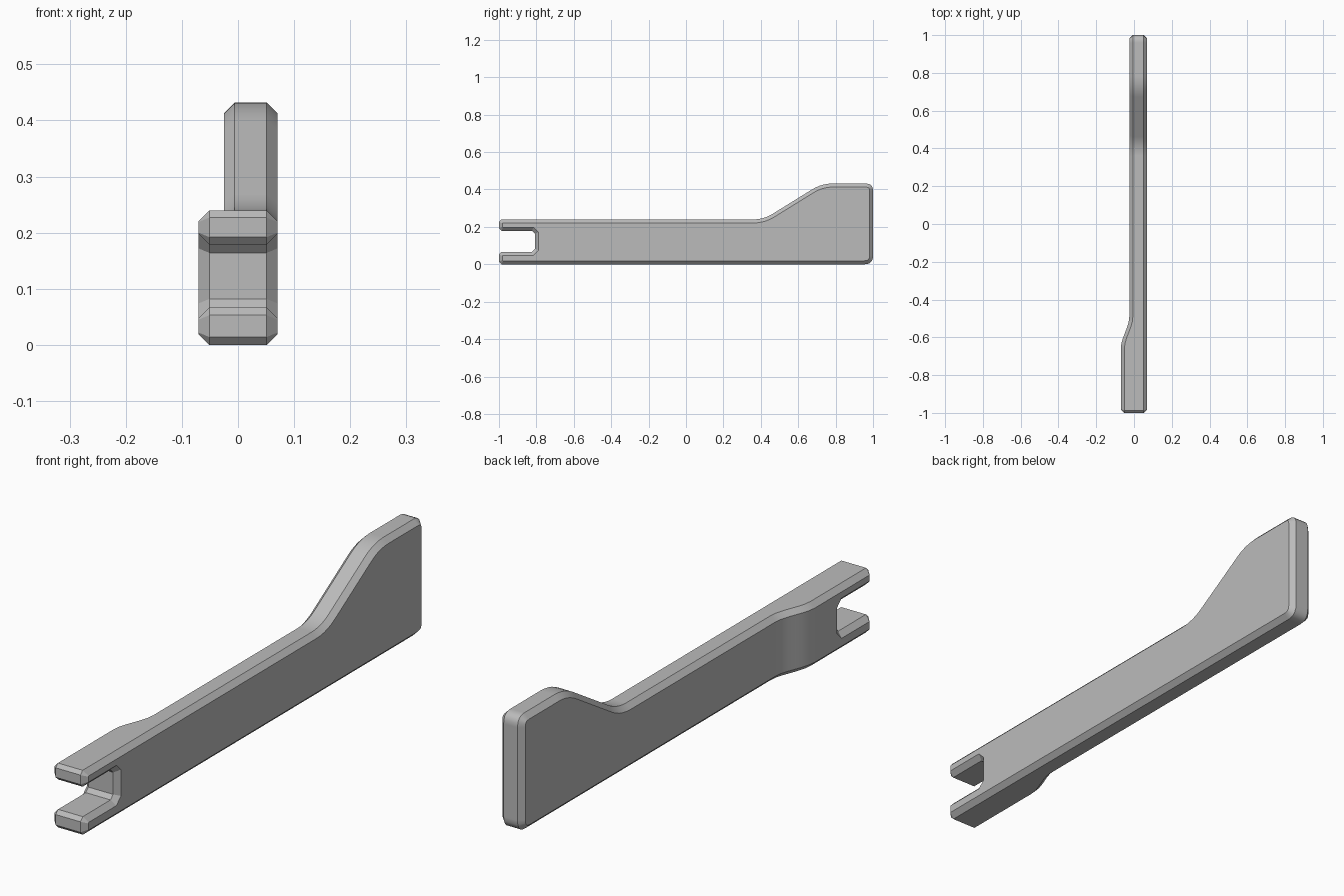
import bpy, bmesh, math

cube = bpy.data.objects.get("Cube")
if cube:
    bpy.data.objects.remove(cube, do_unlink=True)

RIGHT_X, LEFT_X, BUMP = 0.07, -0.025, 0.045
CHAMFER = 0.019

# Plain grey material
grey = bpy.data.materials.new("plain grey")
grey.use_nodes = True
colour = (0.5, 0.5, 0.5, 1)
grey.diffuse_color = colour
grey.node_tree.nodes["Principled BSDF"].inputs["Base Color"].default_value = colour


def rounded(points, steps=5):
    """Round the corners of a (y, z, cut, style) outline."""
    out = []
    count = len(points)
    for i, (y, z, cut, curved) in enumerate(points):
        before, after = points[i - 1], points[(i + 1) % count]
        ends = []
        for other in (before, after):
            dy, dz = other[0] - y, other[1] - z
            length = math.hypot(dy, dz)
            ends.append((y + dy / length * cut, z + dz / length * cut))
        n = steps if curved else 1
        for k in range(n + 1):
            t = k / n
            a, b, c = (1 - t) ** 2, 2 * t * (1 - t), t * t
            out.append((a * ends[0][0] + b * y + c * ends[1][0],
                        a * ends[0][1] + b * z + c * ends[1][1]))
    return out


def bump_amount(y):
    """Sideways thickening of the fork end, eased in along the arm."""
    t = min(1, max(0, (-0.49 - y) / 0.17))
    return BUMP * t * t * (3 - 2 * t)


# Side outline: forked front, straight arm, raised paddle at the back
outline = rounded([
    (-1, 0, 0.014, False),
    (1, 0, 0.045, True),
    (1, 0.432, 0.04, True),
    (0.725, 0.432, 0.06, True),
    (0.415, 0.24, 0.055, True),
    (-1, 0.24, 0.013, False),
    (-1, 0.179, 0.013, False),
    (-0.808, 0.179, 0.015, False),
    (-0.808, 0.067, 0.015, False),
    (-1, 0.067, 0.014, False),
])

# Extrude the outline across the width
bm = bmesh.new()
side = bm.faces.new([bm.verts.new((RIGHT_X, y, z)) for y, z in outline])
moved = bmesh.ops.extrude_face_region(bm, geom=[side], use_keep_orig=True)
new_verts = [g for g in moved["geom"] if isinstance(g, bmesh.types.BMVert)]
bmesh.ops.translate(bm, verts=new_verts, vec=(LEFT_X - RIGHT_X, 0, 0))
bmesh.ops.recalc_face_normals(bm, faces=bm.faces)

# Chamfer both rims
rims = [e for e in bm.edges if abs(e.verts[0].co.x - e.verts[1].co.x) < 0.001]
bmesh.ops.bevel(bm, geom=rims, offset=CHAMFER, segments=1, profile=0.5,
                affect='EDGES', clamp_overlap=False)

# Slice the arm where it thickens, then push the left side outward
for i in range(7):
    bmesh.ops.bisect_plane(bm, geom=bm.verts[:] + bm.edges[:] + bm.faces[:],
                           plane_co=(0, -0.49 - 0.17 * i / 6, 0),
                           plane_no=(0, 1, 0))
for v in bm.verts:
    if v.co.x < 0.02:
        v.co.x -= bump_amount(v.co.y)
bmesh.ops.recalc_face_normals(bm, faces=bm.faces)

mesh = bpy.data.meshes.new("forked_lever")
bm.to_mesh(mesh)
bm.free()
mesh.materials.append(grey)
lever = bpy.data.objects.new("forked_lever", mesh)
bpy.context.collection.objects.link(lever)

# Smooth curves, crisp chamfers and flat broad faces
bpy.ops.object.select_all(action='DESELECT')
lever.select_set(True)
bpy.context.view_layer.objects.active = lever
bpy.ops.object.shade_smooth_by_angle(angle=math.radians(30))
weighted = lever.modifiers.new("flat_broad_faces", 'WEIGHTED_NORMAL')
weighted.keep_sharp = True
